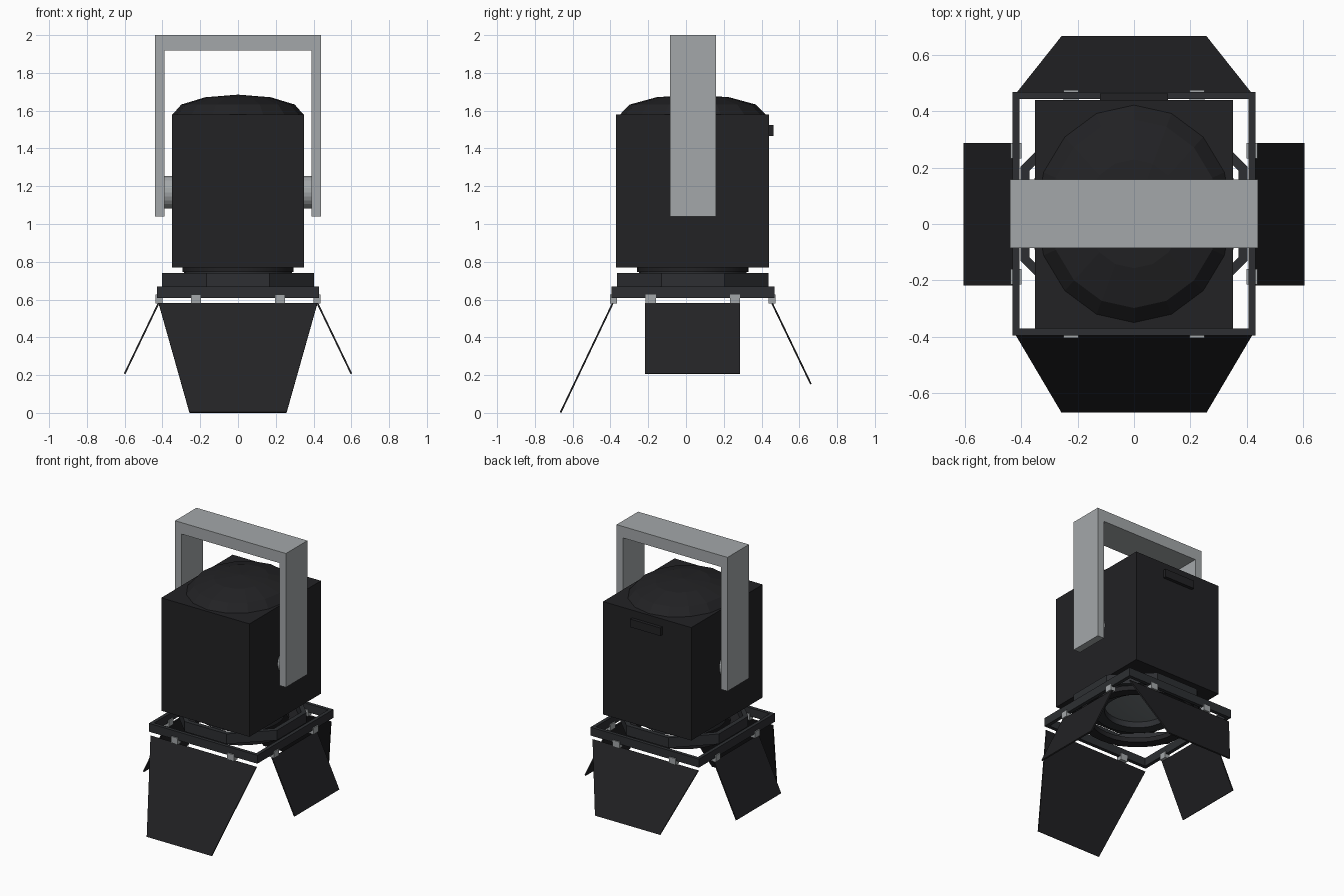
import bpy, bmesh
from math import pi, cos, sin, radians
from mathutils import Vector

if "Cube" in bpy.data.objects:
    bpy.data.objects.remove(bpy.data.objects["Cube"])

CY = 0.036  # lamp axis in y


def mat(name, c):
    m = bpy.data.materials.new(name)
    m.diffuse_color = (*c, 1)
    m.use_nodes = True
    m.node_tree.nodes["Principled BSDF"].inputs["Base Color"].default_value = m.diffuse_color
    return m


BLACK = mat("black_paint", (0.016, 0.016, 0.018))
FRAME = mat("dark_frame", (0.026, 0.028, 0.032))
METAL = mat("grey_metal", (0.37, 0.39, 0.40))
GLASS = mat("lens_glass", (0.16, 0.18, 0.19))


def mesh(name, verts, faces, m, smooth=False):
    me = bpy.data.meshes.new(name)
    bm = bmesh.new()
    vs = [bm.verts.new(v) for v in verts]
    for f in faces:
        bm.faces.new([vs[i] for i in f])
    bmesh.ops.remove_doubles(bm, verts=bm.verts, dist=1e-5)
    bmesh.ops.recalc_face_normals(bm, faces=bm.faces)
    bm.to_mesh(me)
    bm.free()
    me.materials.append(m)
    ob = bpy.data.objects.new(name, me)
    bpy.context.collection.objects.link(ob)
    if smooth:
        bpy.context.view_layer.objects.active = ob
        ob.select_set(True)
        bpy.ops.object.shade_smooth_by_angle(angle=radians(35))
        ob.select_set(False)
    return ob


HEX = [(0, 1, 3, 2), (4, 5, 7, 6), (0, 1, 5, 4), (2, 3, 7, 6), (0, 2, 6, 4), (1, 3, 7, 5)]


def box(name, x, y, z, m):
    return mesh(name, [(a, b, c) for a in x for b in y for c in z], HEX, m)


def prism(name, outline, direction, m):
    """Extrude a planar outline along a direction."""
    n, d = len(outline), Vector(direction)
    pts = [Vector(p) for p in outline]
    faces = [tuple(range(n)), tuple(range(n, 2 * n))]
    faces += [(i, (i + 1) % n, (i + 1) % n + n, i + n) for i in range(n)]
    return mesh(name, pts + [p + d for p in pts], faces, m)


def lathe(name, prof, n, m, closed=True, sy=1, off=0, smooth=False):
    """Spin an (r, z) profile around the lamp axis."""
    k = len(prof)
    verts = [(r * cos(2 * pi * i / n + off), CY + sy * r * sin(2 * pi * i / n + off), z)
             for i in range(n) for r, z in prof]
    faces = []
    for i in range(n):
        j = (i + 1) % n
        for a in range(k if closed else k - 1):
            b = (a + 1) % k
            q = [i * k + a, i * k + b, j * k + b, j * k + a]
            if prof[b][0] == 0:
                q = [i * k + a, i * k + b, j * k + a]
            faces.append(q)
    return mesh(name, verts, faces, m, smooth)


def ring(name, ro, ri, z0, z1, n, m, off=0, smooth=False):
    return lathe(name, [(ro, z0), (ro, z1), (ri, z1), (ri, z0)], n, m, off=off, smooth=smooth)


# housing, domed cap and rear handle
box("housing", (-0.35, 0.35), (-0.37, 0.44), (0.77, 1.58), BLACK)
cap = [(0.385 * cos(radians(a)), 1.58 + 0.105 * sin(radians(a))) for a in (0, 30, 60)] + [(0, 1.685)]
dome = lathe("top_dome", cap, 16, BLACK, closed=False)
for v in dome.data.vertices:
    v.co.x *= 0.9
box("rear_handle", (-0.12, 0.12), (0.44, 0.463), (1.467, 1.525), BLACK)

# yoke: inverted U extruded in y, with side pivots
prof = [(-0.44, 1.04), (-0.44, 2), (0.44, 2), (0.44, 1.04),
        (0.388, 1.04), (0.388, 1.918), (-0.388, 1.918), (-0.388, 1.04)]
prism("yoke", [(x, -0.085, z) for x, z in prof], (0, 0.243, 0), METAL)
for s, side in ((-1, "left"), (1, "right")):
    circ = [(s * 0.345, CY + 0.087 * cos(i * pi / 12), 1.168 + 0.087 * sin(i * pi / 12)) for i in range(24)]
    prism(side + "_pivot", circ, (s * 0.045, 0, 0), METAL)

# lens tube and glass
ring("lens_tube", 0.295, 0.23, 0.745, 0.772, 32, BLACK, smooth=True)
ring("lens_retainer", 0.285, 0.215, 0.69, 0.746, 32, FRAME, smooth=True)
lathe("lens", [(0.23, 0.735), (0.16, 0.725), (0.08, 0.719), (0, 0.717)], 32, GLASS, closed=False, smooth=True)

# octagonal collar and round holder ring below it
c8 = cos(pi / 8)
ring("octagon_collar", 0.402 / c8, 0.37 / c8, 0.668, 0.74, 8, FRAME, off=pi / 8)
ring("holder_ring", 0.375, 0.31, 0.635, 0.67, 32, BLACK, smooth=True)

# square frame carrying the doors
for s, side in ((-1, "left"), (1, "right")):
    box(side + "_frame_bar", sorted((s * 0.405, s * 0.43)), (-0.395, 0.468), (0.608, 0.668), FRAME)
for y0, side in ((-0.395, "front"), (0.443, "back")):
    box(side + "_frame_bar", (-0.43, 0.43), (y0, y0 + 0.025), (0.608, 0.668), FRAME)

# hinge clips, two per side
for s in (-1, 1):
    for k in (-1, 1):
        cx, cy = k * 0.223, CY + s * 0.42
        box("hinge_clip", (cx - 0.027, cx + 0.027), (cy - 0.019, cy + 0.019), (0.58, 0.626), METAL)
        cx, cy = s * 0.418, CY + k * 0.223
        box("hinge_clip", (cx - 0.019, cx + 0.019), (cy - 0.027, cy + 0.027), (0.58, 0.626), METAL)

# barn doors: thin panels
T = 0.008
prism("front_door", [(-0.42, -0.392, 0.582), (0.42, -0.392, 0.582), (0.257, -0.668, 0.004), (-0.257, -0.668, 0.004)],
      (0, T, -T / 2), BLACK)
prism("back_door", [(-0.42, 0.46, 0.582), (0.42, 0.46, 0.582), (0.257, 0.665, 0.155), (-0.257, 0.665, 0.155)],
      (0, -T, -T / 2), BLACK)
for s, side in ((-1, "left"), (1, "right")):
    prism(side + "_door", [(s * 0.425, -0.217, 0.582), (s * 0.425, 0.287, 0.582),
                           (s * 0.604, 0.287, 0.209), (s * 0.604, -0.217, 0.209)], (-s * T, 0, -T / 2), BLACK)
